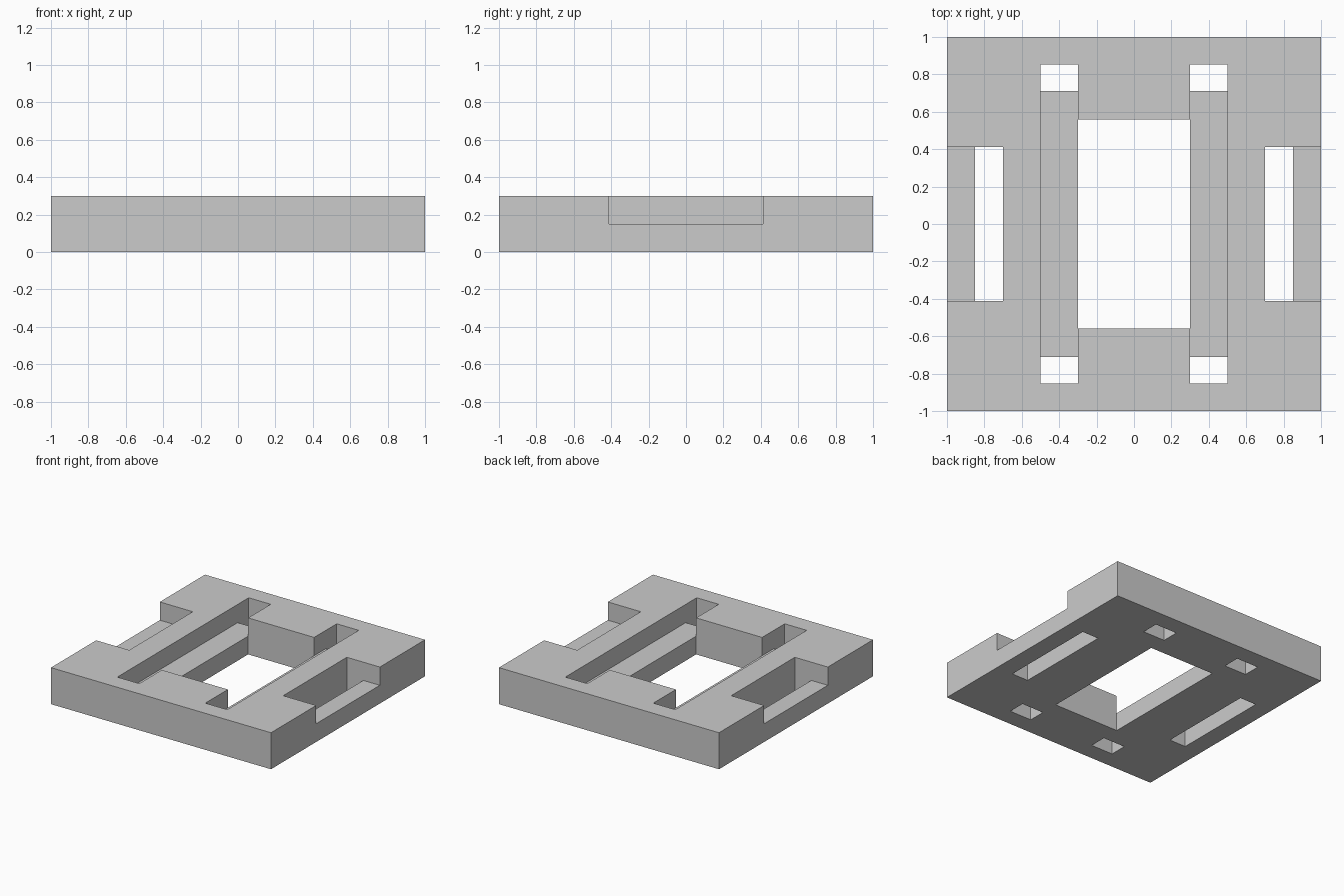
import bpy
import bmesh
import math

cube = bpy.data.objects.get("Cube")
if cube:
    bpy.data.objects.remove(cube, do_unlink=True)

# Break lines of the plate, mirrored about the centre, and its two layers
half_x = [0.3, 0.5, 0.7, 0.85, 1.0]
half_y = [0.413, 0.56, 0.71, 0.853, 1.0]
xs = [-v for v in reversed(half_x)] + half_x
ys = [-v for v in reversed(half_y)] + half_y
zs = [0.0, 0.15, 0.3]
lines = (xs, ys, zs)


def solid(cell):
    """True where the plate has material in this block."""
    if any(i < 0 or i >= len(l) - 1 for i, l in zip(cell, lines)):
        return False
    x, y, z = (abs(l[i] + l[i + 1]) / 2 for i, l in zip(cell, lines))
    upper = z > zs[1]
    # Central window
    if x < 0.3 and y < 0.56:
        return False
    # Long grooves, open right through at both ends
    if 0.3 < x < 0.5 and y < 0.853 and (upper or y > 0.71):
        return False
    # Side slots, with a lowered sill on the outside
    if x > 0.7 and y < 0.413 and (upper or x < 0.85):
        return False
    return True


# Skin the solid blocks wherever they meet empty space
bm = bmesh.new()
verts = {}


def vert(key):
    if key not in verts:
        verts[key] = bm.verts.new([l[i] for l, i in zip(lines, key)])
    return verts[key]


cells = [(i, j, k) for i in range(len(xs) - 1)
         for j in range(len(ys) - 1) for k in range(len(zs) - 1)]
for cell in filter(solid, cells):
    for axis in range(3):
        u, v = (axis + 1) % 3, (axis + 2) % 3
        for side in (0, 1):
            neighbour = list(cell)
            neighbour[axis] += 2 * side - 1
            if solid(neighbour):
                continue
            corners = []
            for du, dv in ((0, 0), (1, 0), (1, 1), (0, 1)):
                key = list(cell)
                key[axis] += side
                key[u] += du
                key[v] += dv
                corners.append(vert(tuple(key)))
            bm.faces.new(corners if side else corners[::-1])

# Merge the flat areas into large faces
bmesh.ops.dissolve_limit(bm, angle_limit=math.radians(1),
                         verts=bm.verts[:], edges=bm.edges[:])

mesh = bpy.data.meshes.new("slotted_plate")
bm.to_mesh(mesh)
bm.free()
plate = bpy.data.objects.new("slotted_plate", mesh)
bpy.context.collection.objects.link(plate)

# Plain grey colour
grey = bpy.data.materials.new("light_grey")
grey.use_nodes = True
colour = (0.6, 0.6, 0.6, 1.0)
grey.diffuse_color = colour
grey.node_tree.nodes["Principled BSDF"].inputs["Base Color"].default_value = colour
mesh.materials.append(grey)
